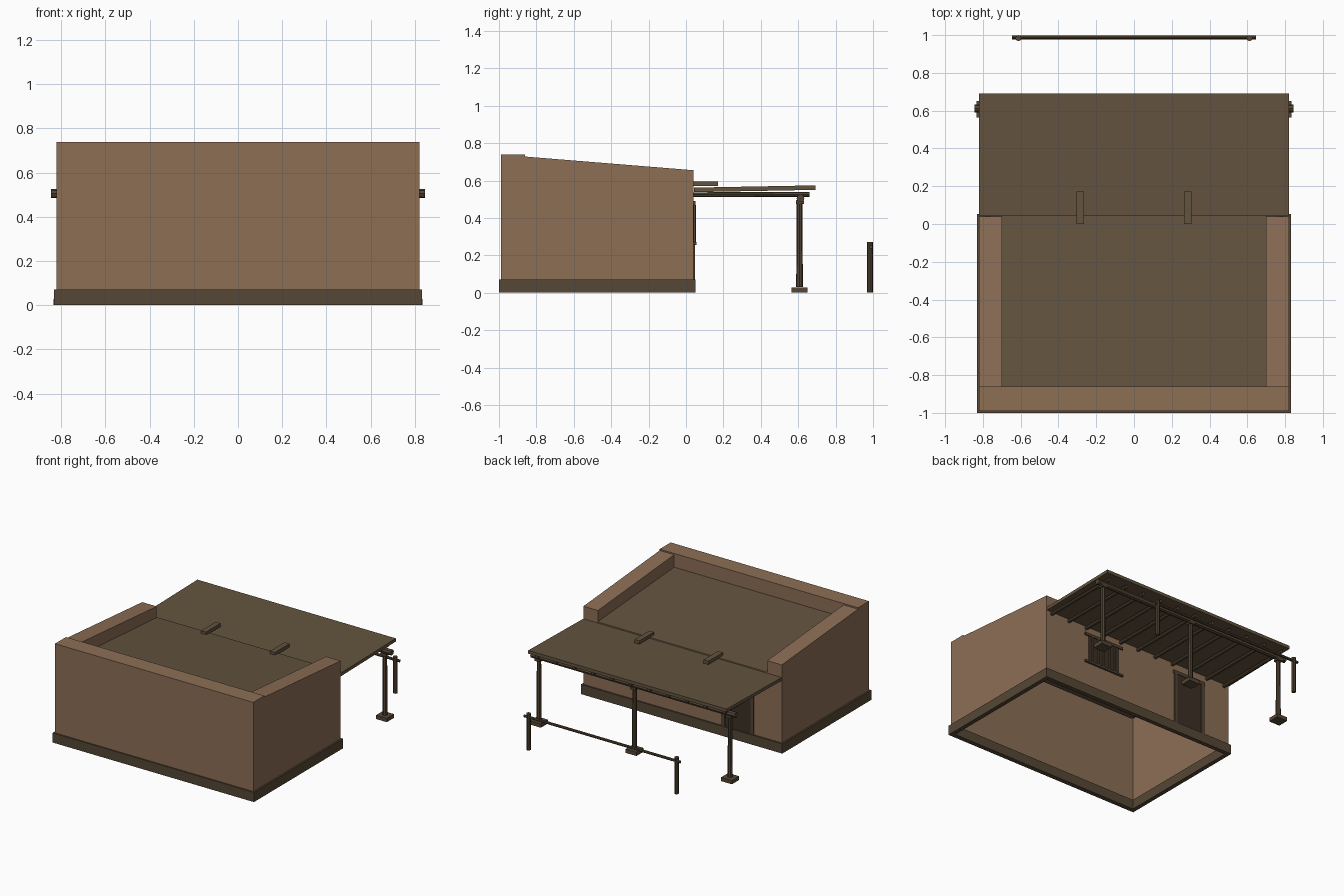
import bpy, bmesh, math
from mathutils import Vector

if "Cube" in bpy.data.objects:
    bpy.data.objects.remove(bpy.data.objects["Cube"])


def material(name, rgb):
    m = bpy.data.materials.new(name)
    m.diffuse_color = (*rgb, 1)
    m.use_nodes = True
    m.node_tree.nodes["Principled BSDF"].inputs["Base Color"].default_value = m.diffuse_color
    return m


ADOBE = material("adobe", (0.262, 0.156, 0.091))
EARTH = material("roof earth", (0.125, 0.087, 0.049))
STONE = material("plinth brown", (0.09, 0.063, 0.035))
WOOD = material("old wood", (0.085, 0.058, 0.033))
DARK = material("dark opening", (0.045, 0.03, 0.018))


def mesh_object(name, verts, faces, mat):
    me = bpy.data.meshes.new(name)
    me.from_pydata(verts, [], faces)
    bm = bmesh.new()
    bm.from_mesh(me)
    bmesh.ops.remove_doubles(bm, verts=bm.verts, dist=1e-5)
    bmesh.ops.recalc_face_normals(bm, faces=bm.faces)
    bm.to_mesh(me)
    bm.free()
    me.materials.append(mat)
    ob = bpy.data.objects.new(name, me)
    bpy.context.collection.objects.link(ob)
    return ob


def box(name, x, y, z, mat, rise=0.0):
    """Box from ranges; rise lifts the far-y end."""
    v = [(a, b, c + (rise if b == y[1] else 0)) for a in x for b in y for c in z]
    f = [(0, 1, 3, 2), (4, 6, 7, 5), (0, 4, 5, 1), (2, 3, 7, 6), (0, 2, 6, 4), (1, 5, 7, 3)]
    return mesh_object(name, v, f, mat)


def log(name, a, b, r, mat=WOOD, sides=8, r2=None):
    """Round timber between two points."""
    a, b = Vector(a), Vector(b)
    me = bpy.data.meshes.new(name)
    bm = bmesh.new()
    bmesh.ops.create_cone(bm, cap_ends=True, segments=sides, radius1=r,
                          radius2=r2 or r, depth=(b - a).length)
    bm.to_mesh(me)
    bm.free()
    me.materials.append(mat)
    ob = bpy.data.objects.new(name, me)
    ob.location = (a + b) / 2
    ob.rotation_euler = (b - a).to_track_quat('Z', 'Y').to_euler()
    bpy.context.collection.objects.link(ob)
    return ob


# Hollow adobe shell: outer walls, sloping side parapets, level end parapet
W, I, Y0, Y1, Y2 = 0.82, 0.70, -0.99, -0.86, 0.04
R1, R2 = 0.635, 0.572          # roof height at both ends
verts, faces = [], []


def face(*pts):
    faces.append(tuple(range(len(verts), len(verts) + len(pts))))
    verts.extend(pts)


for s in (-1, 1):
    w, i = s * W, s * I
    face((w, Y0, 0), (w, Y2, 0), (w, Y2, 0.655), (w, Y1, 0.728), (w, Y1, 0.738), (w, Y0, 0.738))
    face((w, Y1, 0.728), (w, Y2, 0.655), (i, Y2, 0.655), (i, Y1, 0.728))
    face((i, Y1, 0.728), (i, Y2, 0.655), (i, Y2, R2), (i, Y1, R1))
    face((w, Y1, 0.728), (i, Y1, 0.728), (i, Y1, 0.738), (w, Y1, 0.738))
    face((w, Y2, 0), (i, Y2, 0), (i, Y2, R2), (i, Y2, 0.655), (w, Y2, 0.655))
face((-W, Y0, 0), (W, Y0, 0), (W, Y0, 0.738), (-W, Y0, 0.738))
face((-W, Y0, 0.738), (W, Y0, 0.738), (W, Y1, 0.738), (I, Y1, 0.738), (-I, Y1, 0.738), (-W, Y1, 0.738))
face((-I, Y1, 0.738), (I, Y1, 0.738), (I, Y1, 0.728), (I, Y1, R1), (-I, Y1, R1), (-I, Y1, 0.728))
face((-I, Y2, 0), (I, Y2, 0), (I, Y2, R2), (-I, Y2, R2))
mesh_object("adobe_walls", verts, faces, ADOBE)

# Sunken roof deck
mesh_object("roof_deck", [(-I, Y1, R1), (I, Y1, R1), (I, 0.045, R2), (-I, 0.045, R2)],
            [(0, 1, 2, 3)], EARTH)

# Plinth ring
for s in (-1, 1):
    box("plinth_side", sorted((s * 0.832, s * 0.80)), (-1.0, 0.052), (0, 0.072), STONE)
box("plinth_end", (-0.80, 0.80), (-1.0, -0.965), (0, 0.072), STONE)
box("plinth_porch_side", (-0.80, 0.80), (0.02, 0.052), (0, 0.072), STONE)

# Porch roof, slightly rising outward, with roof spouts over it
box("porch_roof", (-W, W), (0.042, 0.692), (0.538, 0.562), EARTH, rise=0.012)
for x in (-0.285, 0.285):
    box("roof_spout", (x - 0.02, x + 0.02), (0.0, 0.172), (0.57, 0.595), EARTH)

# Rafters, beam and posts
for k in range(11):
    x = -0.775 + k * 0.155
    log("rafter", (x, 0.035, 0.524), (x, 0.66, 0.526), 0.013)
log("porch_beam", (-0.845, 0.612, 0.505), (0.845, 0.612, 0.505), 0.021)
for x in (-0.79, 0, 0.79):
    log("porch_post", (x, 0.607, 0.03), (x, 0.607, 0.495), 0.018, r2=0.015)
    box("post_capital", (x - 0.022, x + 0.022), (0.587, 0.63), (0.475, 0.492), WOOD)
    box("post_footing", (x - 0.045, x + 0.045), (0.565, 0.65), (0, 0.028), STONE)

# Doorway and barred window on the porch wall
box("door", (-0.57, -0.35), (0.038, 0.045), (0.072, 0.46), DARK)
for x in (-0.58, -0.34):
    box("door_jamb", (x - 0.012, x + 0.012), (0.038, 0.049), (0.072, 0.46), WOOD)
box("door_lintel", (-0.60, -0.32), (0.038, 0.049), (0.46, 0.485), WOOD)
box("window_opening", (0.17, 0.45), (0.038, 0.044), (0.26, 0.47), DARK)
for k in range(5):
    x = 0.21 + k * 0.05
    log("window_bar", (x, 0.047, 0.27), (x, 0.047, 0.47), 0.006, sides=6)
box("window_sill", (0.14, 0.48), (0.036, 0.055), (0.255, 0.27), WOOD)
box("window_lintel", (0.14, 0.48), (0.038, 0.05), (0.47, 0.49), WOOD)

# Hitching rail
for x in (-0.612, 0.612):
    log("hitching_post", (x, 0.984, 0), (x, 0.984, 0.272), 0.016)
log("hitching_rail", (-0.645, 0.988, 0.245), (0.645, 0.988, 0.245), 0.010)
